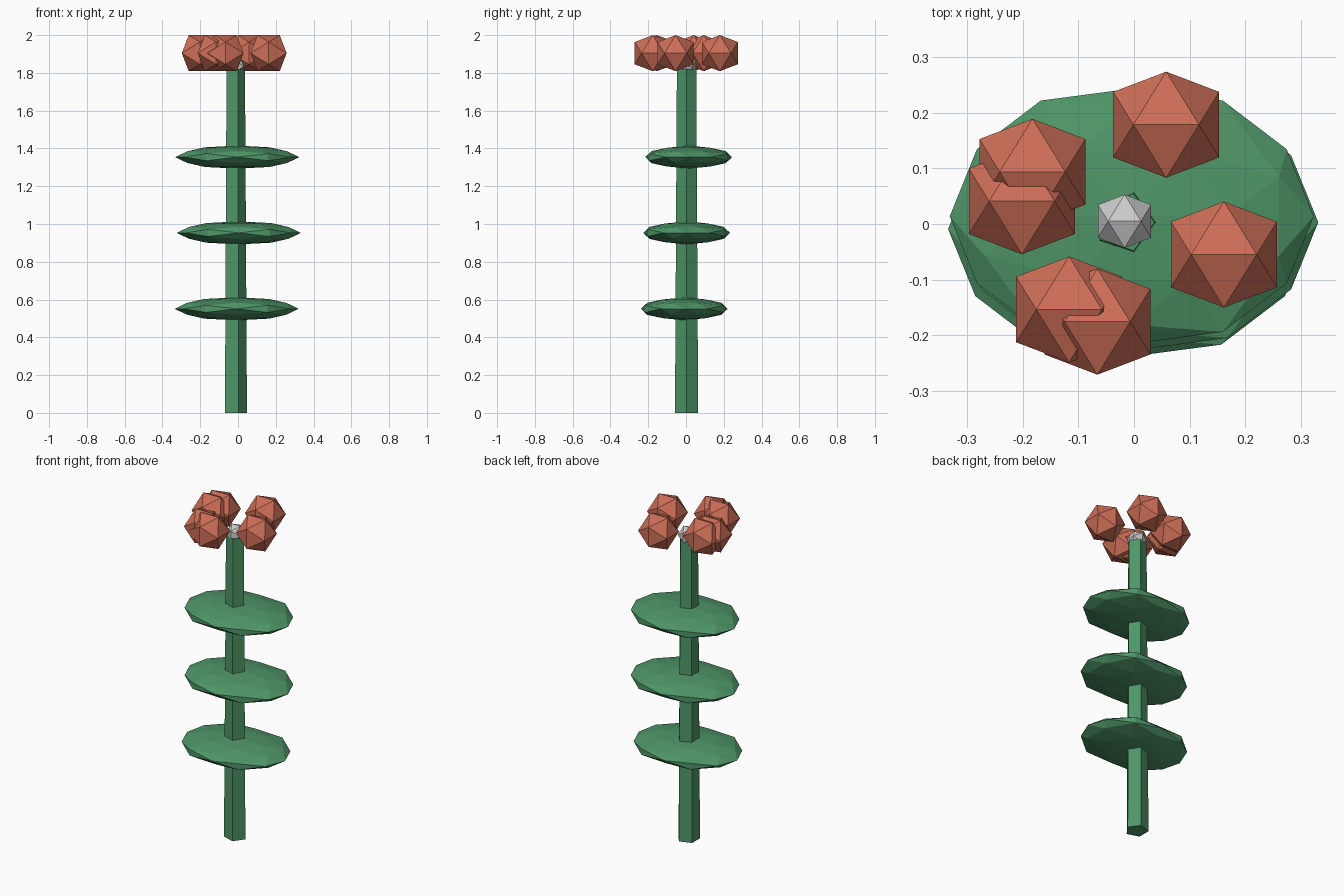
import bpy, bmesh
from math import cos, sin, tau, sqrt
from mathutils import Vector

if "Cube" in bpy.data.objects:
    bpy.data.objects.remove(bpy.data.objects["Cube"])

PHI = (1 + sqrt(5)) / 2
CX, CY = -0.017, 0.003  # stem axis


def material(name, rgb):
    m = bpy.data.materials.new(name)
    m.diffuse_color = (*rgb, 1)
    m.use_nodes = True
    m.node_tree.nodes["Principled BSDF"].inputs["Base Color"].default_value = m.diffuse_color
    return m


GREEN = material("green", (0.078, 0.305, 0.138))
RED = material("red", (0.61, 0.156, 0.095))
GREY = material("grey", (0.62, 0.62, 0.62))


def finish(bm, name, loc=(0, 0, 0), mat=None):
    bmesh.ops.recalc_face_normals(bm, faces=bm.faces)
    me = bpy.data.meshes.new(name)
    bm.to_mesh(me)
    bm.free()
    ob = bpy.data.objects.new(name, me)
    ob.location = loc
    if mat:
        me.materials.append(mat)
    bpy.context.collection.objects.link(ob)
    return ob


def icosahedron():
    """Unit-radius icosahedron with edges lying across the main axes."""
    bm = bmesh.new()
    for a in (-1, 1):
        for b in (-PHI, PHI):
            for p in ((a, 0, b), (0, b, a), (b, a, 0)):
                bm.verts.new(Vector(p).normalized())
    bmesh.ops.convex_hull(bm, input=bm.verts)
    return bm


def ball(name, half, loc, mat=None):
    bm = icosahedron()
    r = half * sqrt(1 + PHI * PHI) / PHI
    bmesh.ops.scale(bm, vec=(r, r, r), verts=bm.verts)
    return finish(bm, name, loc, mat)


def leaf(name, size, loc):
    bm = icosahedron()
    bmesh.ops.subdivide_edges(bm, edges=bm.edges[:], cuts=1, use_grid_fill=True)
    for v in bm.verts:
        v.co.normalize()
        # fuller shoulders on the long sides
        if abs(abs(v.co.x) - 0.5) < 0.01 and abs(abs(v.co.y) - 0.809) < 0.01:
            v.co.y *= 1.12
        v.co = Vector(c * s for c, s in zip(v.co, size))
    return finish(bm, name, loc, GREEN)


# Five-sided tapered stem
bm = bmesh.new()
rings = [[bm.verts.new((r * cos(tau * k / 5), r * sin(tau * k / 5), z)) for k in range(5)]
         for r, z in ((0.0645, 0), (0.054, 1.82))]
for k in range(5):
    n = (k + 1) % 5
    bm.faces.new((rings[0][k], rings[0][n], rings[1][n], rings[1][k]))
for ring in rings:
    bm.faces.new(ring)
finish(bm, "stem", (CX, CY, 0), GREEN)

# Three flat leaf discs
for i, (x, y, z) in enumerate(((-0.007, -0.009, 0.551), (0.004, 0.003, 0.953), (-0.004, 0.014, 1.354))):
    leaf(f"leaf_{i + 1}", (0.328, 0.23, 0.061), (x, y, z))

# Ring of blossoms and the small centre
for i, (x, y) in enumerate(((0.058, 0.179), (0.162, -0.055), (-0.066, -0.176),
                            (-0.117, -0.154), (-0.202, 0.041), (-0.183, 0.094))):
    ball(f"petal_{i + 1}", 0.0955, (x, y, 1.9045), RED)
ball("flower_centre", 0.048, (-0.017, 0.005, 1.835), GREY)
